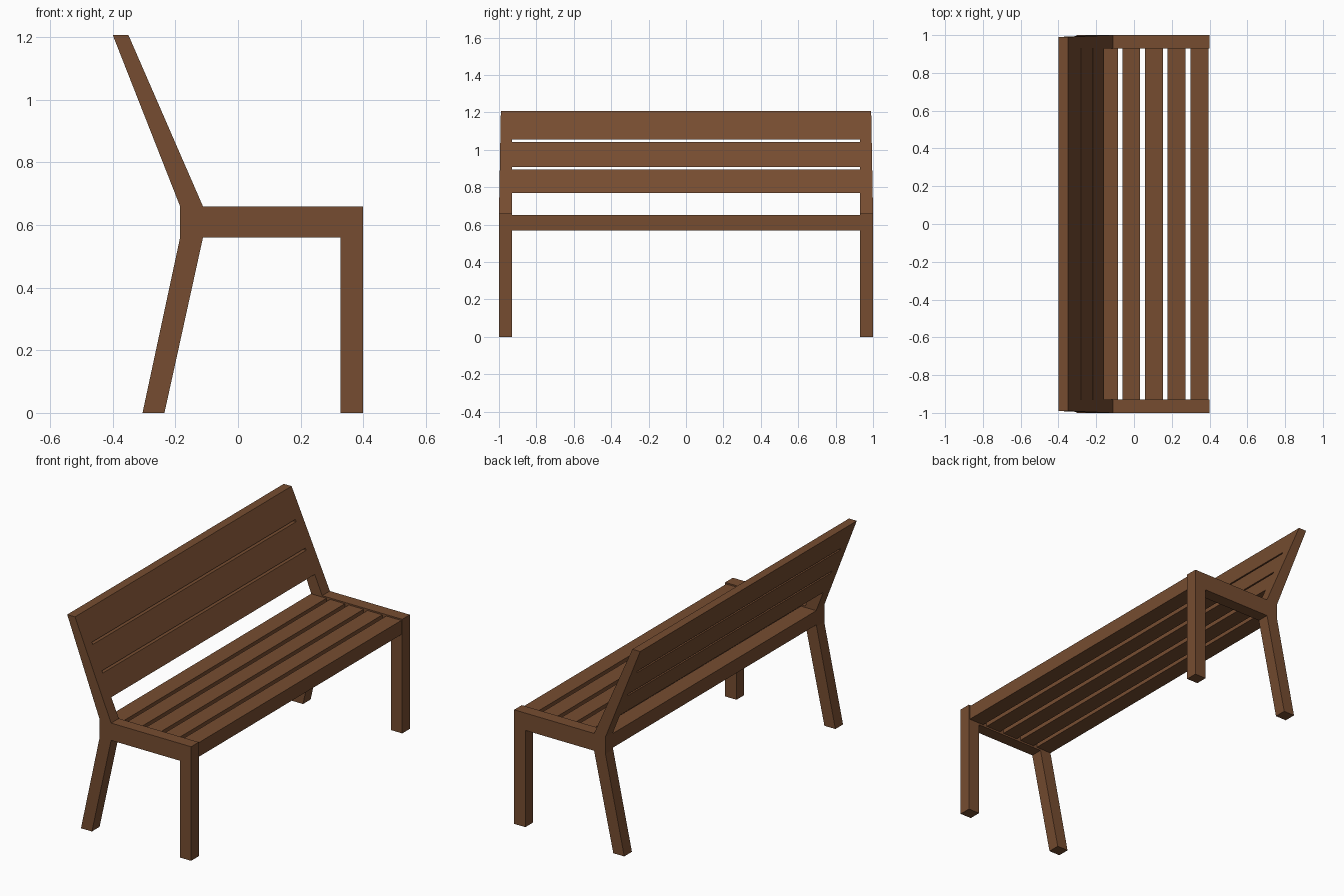
import bpy, bmesh

if "Cube" in bpy.data.objects:
    bpy.data.objects.remove(bpy.data.objects["Cube"])

wood = bpy.data.materials.new("brown_wood")
wood.diffuse_color = (0.18, 0.073, 0.03, 1)
wood.use_nodes = True
wood.node_tree.nodes["Principled BSDF"].inputs["Base Color"].default_value = wood.diffuse_color


def extrude_profile(name, profile, y0, y1):
    """Prism: an x-z profile swept from y0 to y1."""
    bm = bmesh.new()
    face = bm.faces.new([bm.verts.new((x, y0, z)) for x, z in profile])
    ext = bmesh.ops.extrude_face_region(bm, geom=[face])
    for v in ext["geom"]:
        if isinstance(v, bmesh.types.BMVert):
            v.co.y = y1
    bmesh.ops.recalc_face_normals(bm, faces=bm.faces[:])
    mesh = bpy.data.meshes.new(name)
    bm.to_mesh(mesh)
    bm.free()
    mesh.materials.append(wood)
    ob = bpy.data.objects.new(name, mesh)
    bpy.context.collection.objects.link(ob)
    return ob


# Side frames: legs, seat rail and leaning back post in one outline
FRAME = [(-0.305, 0), (-0.235, 0), (-0.112, 0.56), (0.328, 0.56),
         (0.328, 0), (0.40, 0), (0.40, 0.66), (-0.112, 0.66),
         (-0.35, 1.207), (-0.40, 1.207), (-0.185, 0.66), (-0.185, 0.56)]
INNER = 0.93
for name, s in (("left_side_frame", -1), ("right_side_frame", 1)):
    frame = extrude_profile(name, FRAME, s * INNER, s * 1.0)
    # the posts narrow slightly at the top
    for v in frame.data.vertices:
        if v.co.z > 1.1 and abs(v.co.y) > 0.95:
            v.co.y = s * 0.99

# Seat slats
for i, (x0, x1) in enumerate([(-0.183, -0.085), (-0.062, 0.033), (0.058, 0.153),
                              (0.178, 0.273), (0.298, 0.394)]):
    extrude_profile(f"seat_slat_{i + 1}",
                    [(x0, 0.57), (x1, 0.57), (x1, 0.652), (x0, 0.652)],
                    -INNER, INNER)


# Backrest slats, flush with the leaning posts
def lean(z):
    t = (z - 0.66) / (1.207 - 0.66)
    return -0.185 - 0.215 * t, -0.112 - 0.238 * t


for i, (z0, z1) in enumerate([(0.77, 0.895), (0.907, 1.043), (1.055, 1.207)]):
    (b0, f0), (b1, f1) = lean(z0), lean(z1)
    extrude_profile(f"back_slat_{i + 1}",
                    [(b0, z0), (f0, z0), (f1, z1), (b1, z1)], -INNER, INNER)
